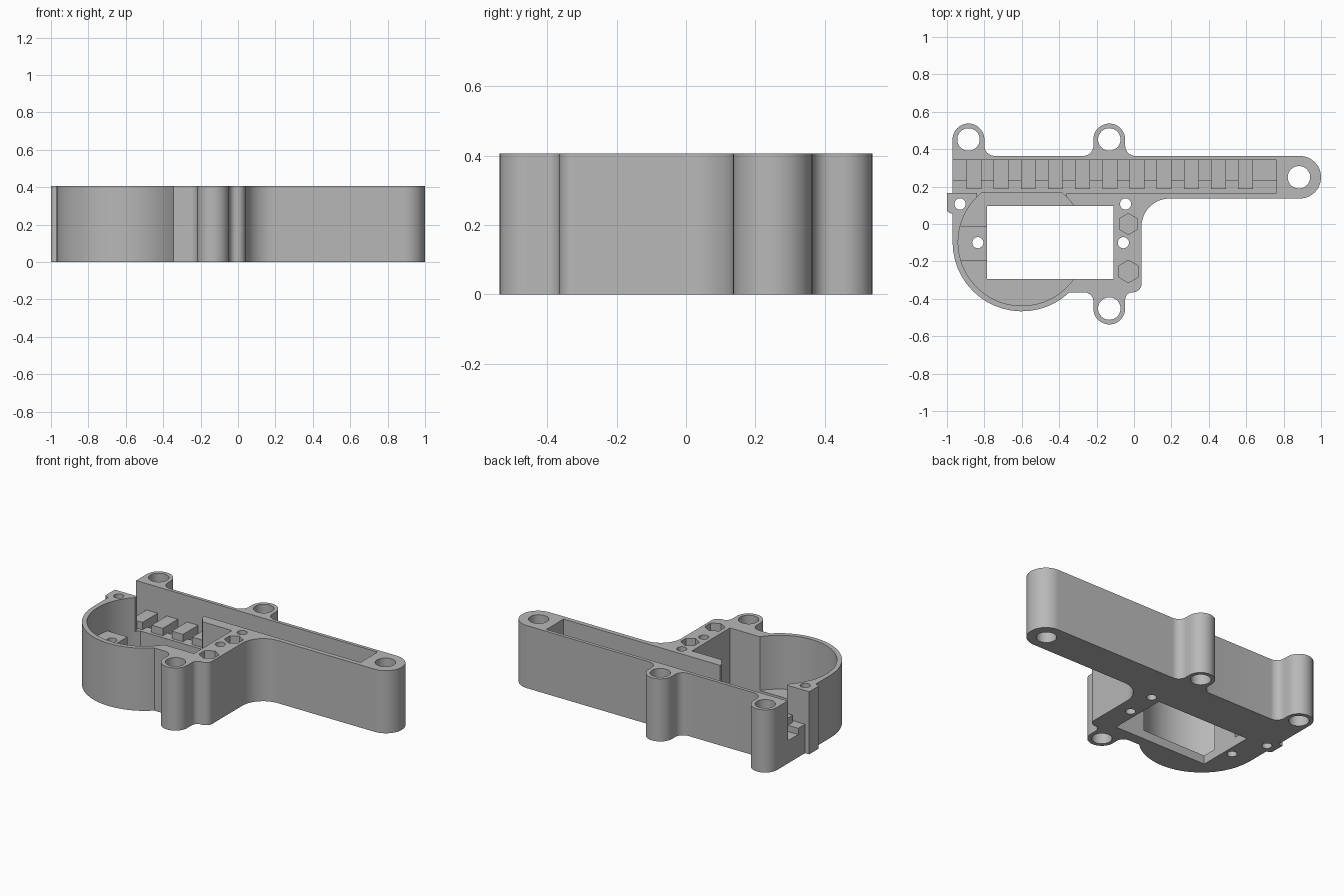
import bpy, bmesh, math

cube = bpy.data.objects.get("Cube")
if cube:
    bpy.data.objects.remove(cube, do_unlink=True)

TOP = 0.406
OVER = 0.5

grey = bpy.data.materials.new("plain grey")
grey.use_nodes = True
colour = (0.48, 0.48, 0.48, 1)
grey.diffuse_color = colour
grey.node_tree.nodes["Principled BSDF"].inputs["Base Color"].default_value = colour


def arc(cx, cy, r, start, end, steps=None):
    """Points along an arc, angles in degrees."""
    n = steps or max(4, round(abs(end - start) / 7.5))
    angles = [math.radians(start + (end - start) * i / n) for i in range(n + 1)]
    return [(cx + r * math.cos(a), cy + r * math.sin(a)) for a in angles]


def rect(x0, x1, y0, y1):
    return [(x0, y0), (x1, y0), (x1, y1), (x0, y1)]


def prism(name, points, z0, z1):
    """Extrude a flat outline from z0 to z1."""
    bm = bmesh.new()
    face = bm.faces.new([bm.verts.new((x, y, z0)) for x, y in points])
    moved = bmesh.ops.extrude_face_region(bm, geom=[face])["geom"]
    verts = [v for v in moved if isinstance(v, bmesh.types.BMVert)]
    bmesh.ops.translate(bm, verts=verts, vec=(0, 0, z1 - z0))
    bmesh.ops.recalc_face_normals(bm, faces=bm.faces)
    mesh = bpy.data.meshes.new(name)
    bm.to_mesh(mesh)
    bm.free()
    mesh.materials.append(grey)
    obj = bpy.data.objects.new(name, mesh)
    bpy.context.collection.objects.link(obj)
    return obj


def cut(target, points, z0, z1=OVER):
    """Subtract a prism, apply it and remove the cutter."""
    cutter = prism("cutter", points, z0, z1)
    cutter.hide_render = True
    mod = target.modifiers.new("cut", "BOOLEAN")
    mod.operation, mod.solver, mod.object = "DIFFERENCE", "EXACT", cutter
    bpy.context.view_layer.objects.active = target
    bpy.ops.object.modifier_apply(modifier=mod.name)
    bpy.data.objects.remove(cutter, do_unlink=True)


def circle(cx, cy, r, sides=40):
    return arc(cx, cy, r, 0, 360, sides)[:-1]


# Outer outline, counterclockwise from the rounded rail end
BOSS, FILLET = 0.085, 0.055
outline = arc(0.886, 0.25, 0.114, -90, 90)
outline += arc(0.008, 0.419, FILLET, 270, 180)
outline += arc(-0.132, 0.452, BOSS, 0, 180)
outline += arc(-0.272, 0.419, FILLET, 360, 270)
outline += arc(-0.745, 0.419, FILLET, 270, 180)
outline += arc(-0.885, 0.452, BOSS, 0, 180)
outline += [(-0.97, 0.166), (-1, 0.166), (-1, 0.07), (-0.99, 0.06), (-0.97, 0.055)]
outline += arc(-0.6, -0.097, 0.37, 180, 313.6)
outline += arc(-0.267, -0.415, 0.05, 90, 0)
outline += arc(-0.132, -0.452, BOSS, 180, 360)
outline += arc(-0.007, -0.405, 0.04, 180, 90)
outline += arc(-0.005, -0.32, 0.045, 270, 360)
outline += arc(0.19, -0.014, 0.15, 180, 90)
housing = prism("housing", outline, 0, TOP)

# Round cavity with a flat back, above a thin floor
half = math.degrees(math.asin(0.263 / 0.34))
cut(housing, arc(-0.6, -0.097, 0.34, 180 - half, 360 + half, 64), 0.057)
# Rectangular window right through the floor
cut(housing, rect(-0.785, -0.11, -0.294, 0.096), -0.1)
# Long channel with a deeper groove, open at one end
cut(housing, rect(-1.1, 0.762, 0.166, 0.342), 0.187)
cut(housing, rect(-1.1, 0.762, 0.235, 0.342), 0.147)
# Opening between the cavity and the channel
cut(housing, rect(-0.84, -0.36, 0.13, 0.2), 0.187)

# Boss holes and small screw holes
for x, y in [(-0.885, 0.452), (-0.132, 0.452), (-0.132, -0.452), (0.882, 0.25)]:
    cut(housing, circle(x, y, 0.06), -0.1)
for x, y in [(-0.93, 0.107), (-0.045, 0.107), (-0.057, -0.1), (-0.835, -0.1)]:
    cut(housing, circle(x, y, 0.03, 24), -0.1)

# Hexagonal nut pockets
for y, r in [(0, 0.056), (-0.254, 0.06)]:
    cut(housing, arc(-0.03, y, r, 30, 390, 6)[:-1], 0.2)

# Raised mounting pad inside the round wall
pad_shape = [(-0.785, -0.01)] + arc(-0.6, -0.097, 0.35, 165.6, 196.8) + [(-0.785, -0.198)]
mounting_pad = prism("mounting_pad", pad_shape, 0.05, 0.225)
cut(mounting_pad, circle(-0.835, -0.1, 0.03, 24), -0.1)

# Row of teeth in the channel
parts = [housing, mounting_pad]
for i in range(11):
    x = -0.856 + 0.1453 * i
    parts.append(prism(f"rack_tooth_{i + 1}", rect(x - 0.04, x + 0.04, 0.187, 0.345), 0.14, 0.235))

# Smooth curved walls, sharp edges kept
bpy.ops.object.select_all(action="DESELECT")
for part in parts:
    part.select_set(True)
bpy.context.view_layer.objects.active = housing
bpy.ops.object.shade_smooth_by_angle(angle=math.radians(30))
